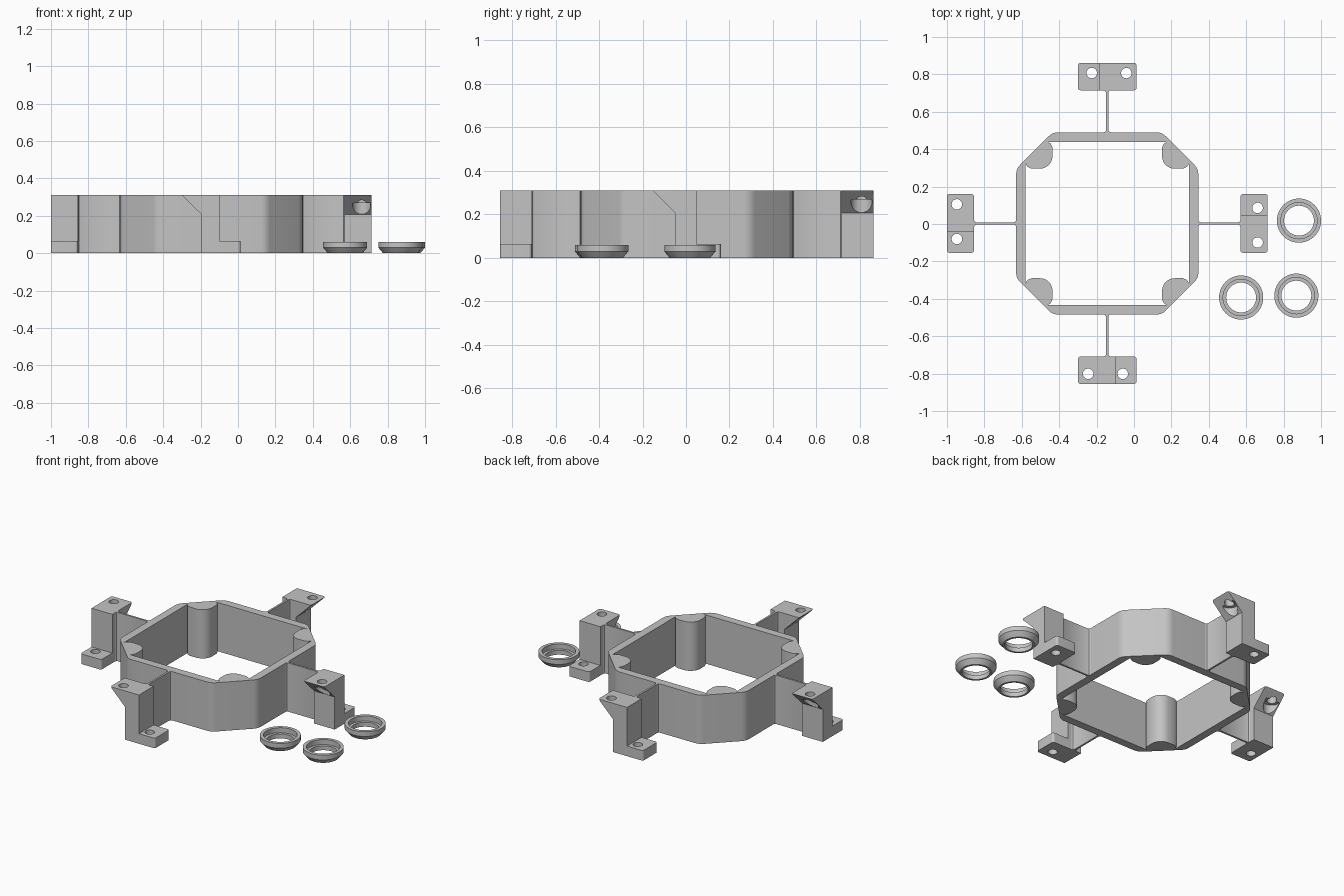
import bpy, bmesh, math
from mathutils import Vector

if "Cube" in bpy.data.objects:
    bpy.data.objects.remove(bpy.data.objects["Cube"])

H = 0.31                   # height of frame and brackets
CENTRE = (-0.143, 0.003, 0)  # middle of the frame

grey = bpy.data.materials.new("plain grey")
grey.diffuse_color = (0.55, 0.55, 0.55, 1)
grey.use_nodes = True
grey.node_tree.nodes["Principled BSDF"].inputs["Base Color"].default_value = grey.diffuse_color


def fillet(pts, radius, steps=6):
    """Round every corner of a closed 2D outline."""
    out = []
    for i, p in enumerate(pts):
        p = Vector(p)
        a = (Vector(pts[i - 1]) - p).normalized()
        b = (Vector(pts[(i + 1) % len(pts)]) - p).normalized()
        half = a.angle(b) / 2
        reach = radius / math.tan(half)
        mid = p + (a + b).normalized() * radius / math.sin(half)
        s, e = p + a * reach - mid, p + b * reach - mid
        for k in range(steps + 1):
            t = k / steps
            out.append(tuple(mid + (s * (1 - t) + e * t).normalized() * radius))
    return out


def prism(name, pts, lo, hi, axis="z"):
    """Extrude an outline along z, or an x-z outline along y."""
    bm = bmesh.new()
    put = (lambda p, h: (p[0], p[1], h)) if axis == "z" else (lambda p, h: (p[0], h, p[1]))
    a = [bm.verts.new(put(p, lo)) for p in pts]
    b = [bm.verts.new(put(p, hi)) for p in pts]
    n = len(pts)
    bm.faces.new(a)
    bm.faces.new(b)
    for i in range(n):
        j = (i + 1) % n
        bm.faces.new((a[i], a[j], b[j], b[i]))
    bmesh.ops.recalc_face_normals(bm, faces=bm.faces)
    return finish_mesh(name, bm)


def finish_mesh(name, bm):
    me = bpy.data.meshes.new(name)
    bm.to_mesh(me)
    bm.free()
    me.materials.append(grey)
    ob = bpy.data.objects.new(name, me)
    bpy.context.collection.objects.link(ob)
    return ob


def activate(ob):
    bpy.ops.object.select_all(action="DESELECT")
    ob.select_set(True)
    bpy.context.view_layer.objects.active = ob


def combine(ob, tool, operation="DIFFERENCE"):
    mod = ob.modifiers.new("cut", "BOOLEAN")
    mod.operation, mod.object, mod.solver = operation, tool, "EXACT"
    activate(ob)
    bpy.ops.object.modifier_apply(modifier=mod.name)
    bpy.data.objects.remove(tool)


def smooth(ob):
    activate(ob)
    bpy.ops.object.shade_smooth_by_angle(angle=math.radians(30))


def circle(x, y, r, n=32):
    return [(x + r * math.cos(2 * math.pi * k / n), y + r * math.sin(2 * math.pi * k / n))
            for k in range(n)]


def four_turns(quarter):
    """Repeat a quarter outline around the origin."""
    out = []
    for k in range(4):
        c, s = round(math.cos(k * math.pi / 2)), round(math.sin(k * math.pi / 2))
        out += [(c * x - s * y, s * x + c * y) for x, y in quarter]
    return out


# Eight-sided frame, with rounded posts inside its sloping corners
outer = fillet(four_turns([(0.487, 0.292), (0.292, 0.487)]), 0.07)
post = [(0.436, 0.318), (0.426, 0.302), (0.405, 0.293)]
for k in range(9):
    a = math.radians(270 - 90 * k / 8)
    post.append((0.36 + 0.067 * math.cos(a), 0.36 + 0.067 * math.sin(a)))
post += [(0.293, 0.405), (0.302, 0.426), (0.318, 0.436)]
frame = prism("frame", outer, 0, H)
combine(frame, prism("opening", four_turns(post), -0.1, H + 0.1))
frame.location = CENTRE
smooth(frame)

# Bracket: stepped profile, rounded upright corners, two holes and a screw head pocket
Y0, Y1, YH = -0.858, -0.712, -0.804
bracket = prism("bracket", [(-0.157, H), (-0.052, 0.207), (-0.052, 0), (0.157, 0),
                            (0.157, 0.064), (0.045, 0.064), (0.045, H)], Y0, Y1, "y")
plan = fillet([(-0.157, Y0), (0.157, Y0), (0.157, Y1), (-0.157, Y1)], 0.014)
combine(bracket, prism("corner_shape", plan, -0.1, H + 0.1), "INTERSECT")
combine(bracket, prism("foot_hole", circle(0.083, YH, 0.028), -0.1, 0.15))
combine(bracket, prism("pocket", circle(-0.102, YH, 0.0485), 0.15, 0.268))
combine(bracket, prism("top_hole", circle(-0.102, YH, 0.028), 0.2, H + 0.1))
smooth(bracket)

# Thin fin joining bracket to frame, flared at both ends
side = [(0.018, -0.716), (0.018, -0.712), (0.010, -0.708), (0.006, -0.700),
        (0.006, -0.499), (0.010, -0.491), (0.018, -0.487), (0.018, -0.48)]
fin = prism("fin", side + [(-x, y) for x, y in reversed(side)], 0, H)
smooth(fin)

# Four arms, a quarter turn apart
for k, place in enumerate(("front", "right", "back", "left")):
    for part in (bracket, fin):
        ob = part if k == 0 else part.copy()
        if k:
            bpy.context.collection.objects.link(ob)
        ob.name = place + "_" + part.name.split("_")[-1]
        ob.location = CENTRE
        ob.rotation_euler.z = k * math.pi / 2

# Loose rings: tapered below, with a stepped recess on top
profile = [(0.08, 0), (0.093, 0), (0.118, 0.03), (0.118, 0.06),
           (0.097, 0.06), (0.097, 0.028), (0.08, 0.028)]
N = 48
for i, (x, y) in enumerate([(0.882, 0.018), (0.573, -0.393), (0.868, -0.383)]):
    bm = bmesh.new()
    rows = [[bm.verts.new((px, py, z)) for px, py in circle(0, 0, r, N)] for r, z in profile]
    for j, row in enumerate(rows):
        prev = rows[j - 1]
        for k in range(N):
            m = (k + 1) % N
            bm.faces.new((prev[k], prev[m], row[m], row[k]))
    bmesh.ops.recalc_face_normals(bm, faces=bm.faces)
    ring = finish_mesh("ring_%d" % (i + 1), bm)
    ring.location = (x, y, 0)
    smooth(ring)
